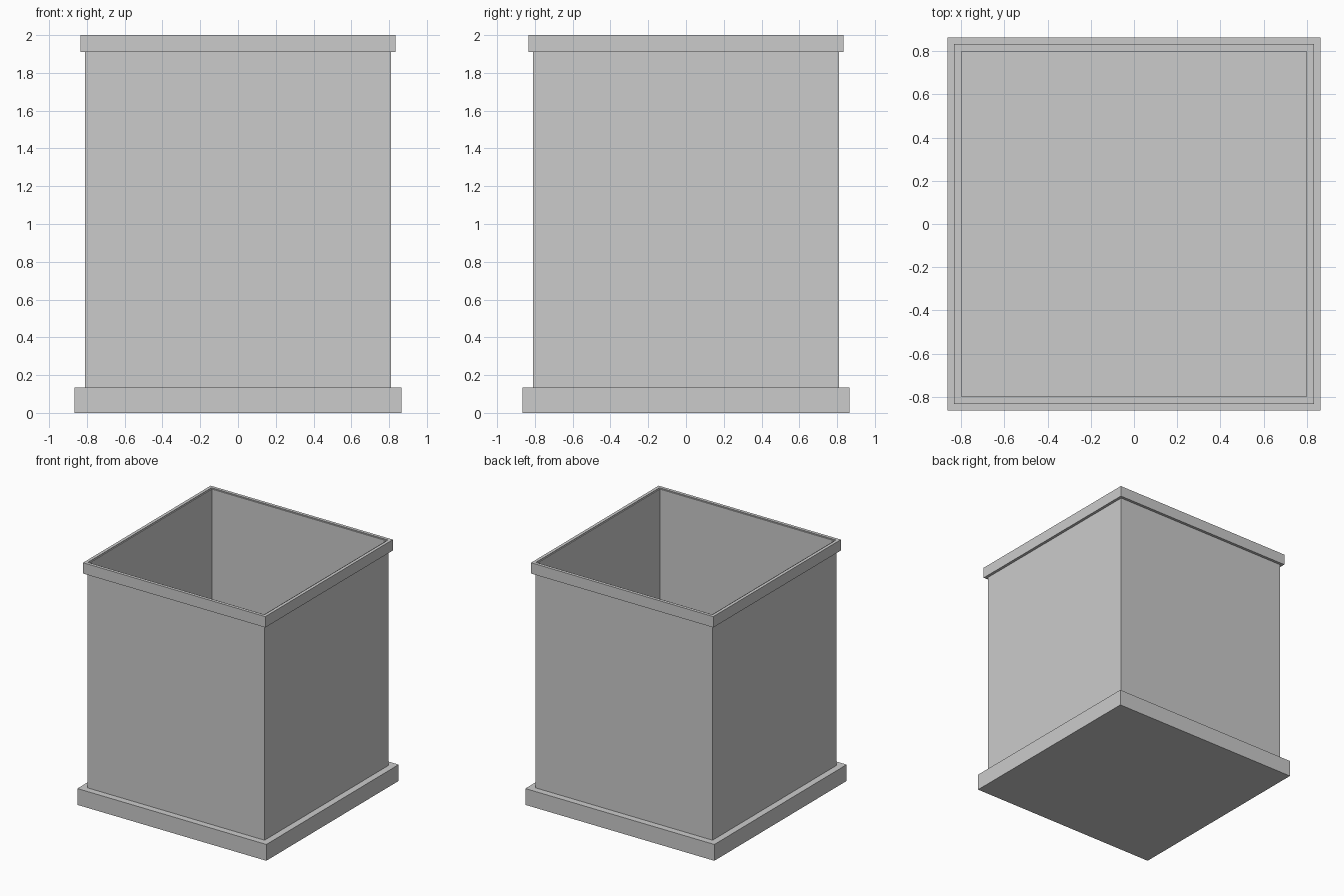
import bpy
import bmesh

if "Cube" in bpy.data.objects:
    bpy.data.objects.remove(bpy.data.objects["Cube"])


def square(bm, half, z):
    return [bm.verts.new((sx * half, sy * half, z))
            for sx, sy in ((-1, -1), (1, -1), (1, 1), (-1, 1))]


def finish(name, bm):
    bmesh.ops.recalc_face_normals(bm, faces=bm.faces)
    mesh = bpy.data.meshes.new(name)
    bm.to_mesh(mesh)
    bm.free()
    obj = bpy.data.objects.new(name, mesh)
    bpy.context.collection.objects.link(obj)
    return obj


def square_frame(name, inner, outer, z0, z1):
    """Hollow square ring swept from a rectangular section."""
    bm = bmesh.new()
    loops = [square(bm, h, z) for h, z in
             ((outer, z0), (outer, z1), (inner, z1), (inner, z0))]
    for i in range(4):
        a, b = loops[i], loops[(i + 1) % 4]
        for k in range(4):
            n = (k + 1) % 4
            bm.faces.new((a[k], a[n], b[n], b[k]))
    return finish(name, bm)


def slab(name, half, z0, z1):
    bm = bmesh.new()
    bmesh.ops.create_cube(bm, size=1)
    bmesh.ops.scale(bm, vec=(2 * half, 2 * half, z1 - z0), verts=bm.verts)
    bmesh.ops.translate(bm, vec=(0, 0, (z0 + z1) / 2), verts=bm.verts)
    return finish(name, bm)


# Plinth that closes the bottom
slab("base_plinth", 0.865, 0.0, 0.135)

# Thin open-topped walls
square_frame("box_walls", 0.798, 0.811, 0.135, 1.995)

# Trim band around the opening
square_frame("top_rim", 0.808, 0.834, 1.91, 2.0)
